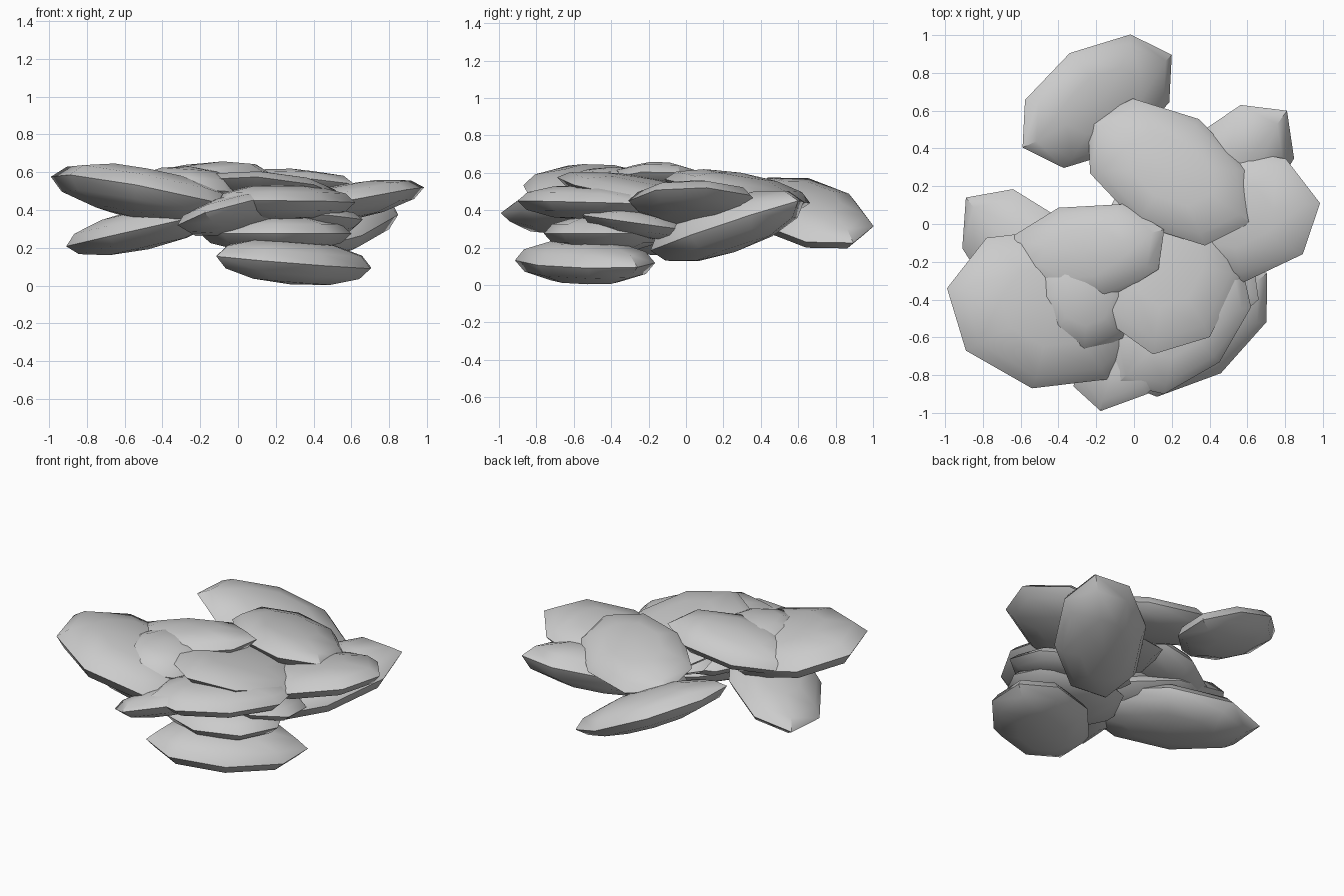
import bpy
import bmesh
from mathutils import Matrix, Vector

cube = bpy.data.objects.get("Cube")
if cube:
    bpy.data.objects.remove(cube, do_unlink=True)

# Single stone colour
stone = bpy.data.materials.new("stone_grey")
stone.use_nodes = True
grey = (0.6, 0.6, 0.6, 1)
stone.diffuse_color = grey
stone.node_tree.nodes["Principled BSDF"].inputs["Base Color"].default_value = grey


def slab(name, centre, long_axis, cross_axis, half_thickness):
    """Flattened eight-sided sphere spanned by two tilted half-axes."""
    u, v = Vector(long_axis), Vector(cross_axis)
    w = u.cross(v).normalized() * half_thickness
    place = Matrix((u, v, w)).transposed().to_4x4()
    place.translation = Vector(centre)
    bm = bmesh.new()
    bmesh.ops.create_uvsphere(bm, u_segments=8, v_segments=6, radius=1)
    bm.transform(place)
    bmesh.ops.recalc_face_normals(bm, faces=bm.faces)
    mesh = bpy.data.meshes.new(name)
    bm.to_mesh(mesh)
    bm.free()
    mesh.materials.append(stone)
    obj = bpy.data.objects.new(name, mesh)
    bpy.context.collection.objects.link(obj)
    bpy.ops.object.select_all(action="DESELECT")
    obj.select_set(True)
    bpy.context.view_layer.objects.active = obj
    bpy.ops.object.shade_smooth_by_angle(angle=0.7)


# Front stack, from the ground up
slab("base_slab", (.295, -.54, .125), (.41, .28, -.03), (.165, -.25, -.02), .12)
slab("lower_front_slab", (.2, -.43, .275), (.4, 0, 0), (0, -.33, 0), .1)
slab("small_wedge_slab", (.3, -.25, .33), (.36, -.15, .02), (.1, .28, -.04), .08)
slab("front_tip_slab", (0, -.614, .385), (-.32, -.246, -.065), (.07, -.286, .065), .09)
slab("upper_front_slab", (.24, -.52, .44), (.38, .08, 0), (-.08, -.38, .01), .095)
slab("top_front_slab", (.16, -.21, .485), (-.06, -.48, .09), (.4, -.07, -.02), .085)

# Right side and centre
slab("right_low_slab", (-.497, -.244, .3), (-.393, .384, -.09), (.19, .222, .04), .11)
slab("right_large_slab", (-.463, -.448, .478), (-.527, .108, .098), (-.077, -.422, .055), .135)
slab("right_bulge", (-.265, -.385, .513), (.29, 0, -.02), (0, .31, 0), .118)
slab("centre_slab", (-.266, -.158, .54), (.426, .128, .06), (.134, -.244, .03), .1)

# Back and left side
slab("back_slab", (-.195, .65, .385), (.395, .245, -.16), (-.145, .255, .06), .11)
slab("left_low_slab", (.455, .22, .315), (.355, .38, .135), (.2, -.2, -.05), .145)
slab("left_upper_slab", (.52, .05, .43), (.465, .06, .09), (.063, -.357, .02), .1)
slab("back_top_slab", (.185, .275, .502), (-.43, .27, -.035), (.16, .28, -.055), .1)
